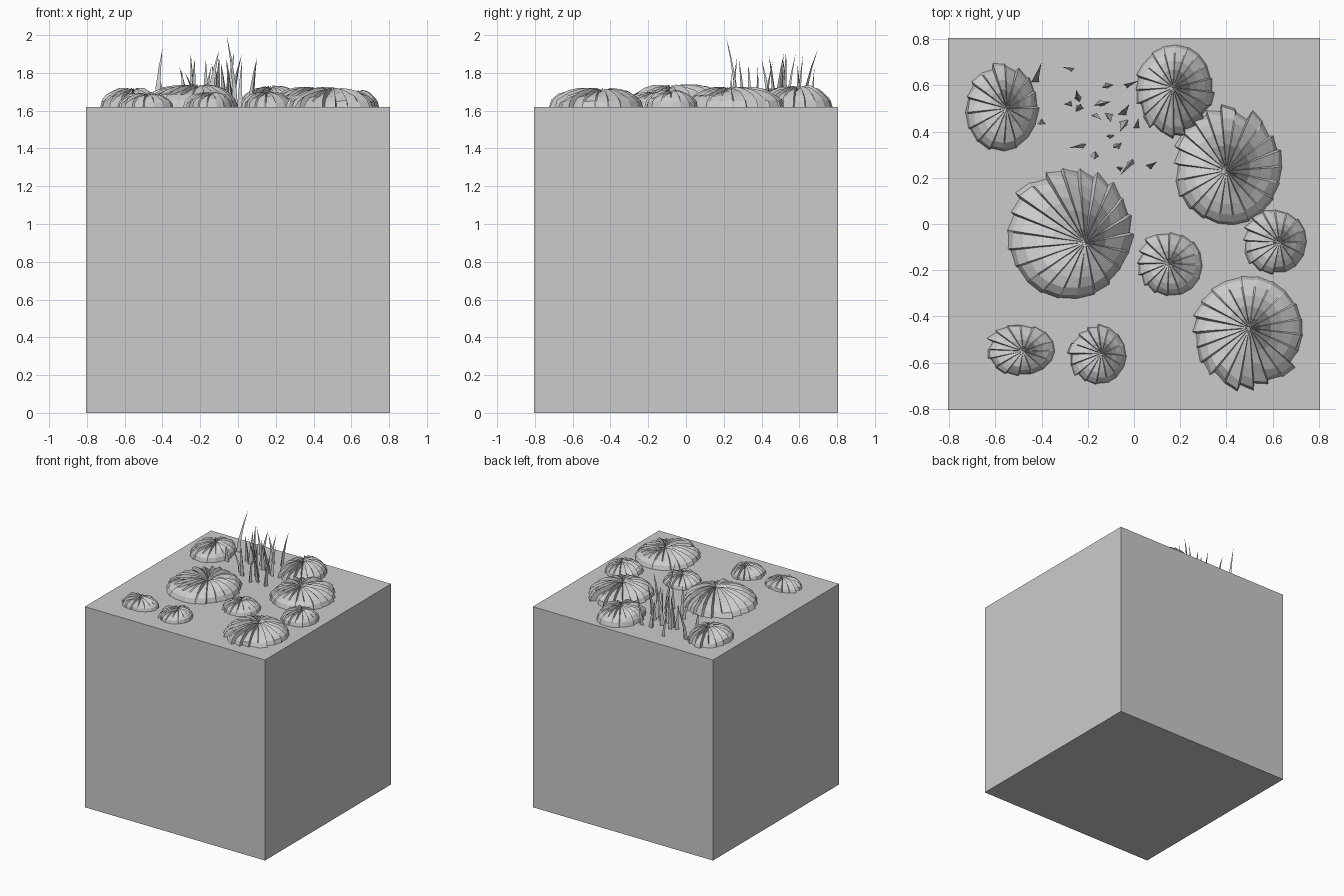
import bpy, bmesh, math, random
from mathutils import Vector

if "Cube" in bpy.data.objects:
    bpy.data.objects.remove(bpy.data.objects["Cube"])
random.seed(7)
TOP = 1.62

stone = bpy.data.materials.new("plain grey")
stone.use_nodes = True
stone.diffuse_color = (0.6, 0.6, 0.6, 1)
stone.node_tree.nodes["Principled BSDF"].inputs["Base Color"].default_value = (0.6, 0.6, 0.6, 1)


def finish(bm, name):
    bmesh.ops.recalc_face_normals(bm, faces=bm.faces)
    mesh = bpy.data.meshes.new(name)
    bm.to_mesh(mesh)
    bm.free()
    mesh.materials.append(stone)
    obj = bpy.data.objects.new(name, mesh)
    bpy.context.collection.objects.link(obj)
    return obj


# Ground block
bm = bmesh.new()
bmesh.ops.create_cube(bm, size=1)
for v in bm.verts:
    v.co = (v.co.x * 1.61, v.co.y * 1.61, (v.co.z + 0.5) * TOP)
finish(bm, "ground_block")


def rosette(name, x0, x1, y0, y1, ax, ay, h, jag_deg, petals):
    """Flattened dome of stepped petals, ragged towards jag_deg, smooth opposite."""
    cx, cy, rx, ry = (x0 + x1) / 2, (y0 + y1) / 2, (x1 - x0) / 2, (y1 - y0) / 2
    jag_dir = math.radians(jag_deg)
    levels = [0.2, 0.42, 0.62, 0.8, 0.93, 1.0]
    bm = bmesh.new()
    apex = bm.verts.new((ax, ay, TOP + h * 0.85))
    columns = []
    for i in range(petals):
        length = random.uniform(-0.1, 0.04)
        lift = random.uniform(-0.12, 0.12)
        for side in (0, 1):
            a = 2 * math.pi * (i + side * 0.88) / petals
            jag = 0.12 + 0.88 * (0.5 + 0.5 * math.cos(a - jag_dir))
            col = []
            for t in levels:
                ragged = jag if t > 0.7 else max(jag, 0.6)
                r = t * (1 + jag * (length - 0.07 * (1 - side)))
                r += random.uniform(-0.025, 0.025) * ragged
                z = h * max(0, 1 - t ** 2.6) ** 0.6
                z *= 1 + ragged * (lift + (0.16 if side else -0.16)) + random.uniform(-0.07, 0.07) * ragged
                # the crown leans towards the apex point
                k = 1 - t
                px = cx + rx * r * math.cos(a) + (ax - cx) * k
                py = cy + ry * r * math.sin(a) + (ay - cy) * k
                col.append(bm.verts.new((px, py, TOP + min(z, h * 1.12) - (0.01 if t == 1 else 0))))
            columns.append(col)
    for a, b in zip(columns, columns[1:] + columns[:1]):
        bm.faces.new((apex, a[0], b[0]))
        for j in range(len(levels) - 1):
            bm.faces.new((a[j], a[j + 1], b[j + 1], b[j]))
    finish(bm, name)


rosette("rosette_back_left", -0.74, -0.41, 0.31, 0.71, -0.55, 0.50, 0.09, 120, 17)
rosette("rosette_back", 0.00, 0.35, 0.37, 0.78, 0.17, 0.59, 0.10, 260, 20)
rosette("rosette_right", 0.16, 0.65, -0.01, 0.52, 0.40, 0.23, 0.095, 110, 22)
rosette("rosette_centre", -0.56, 0.00, -0.33, 0.26, -0.21, -0.08, 0.105, 80, 22)
rosette("rosette_front_right", 0.24, 0.74, -0.73, -0.22, 0.50, -0.45, 0.09, 250, 22)
rosette("rosette_small_middle", 0.00, 0.30, -0.32, -0.03, 0.15, -0.17, 0.07, 170, 16)
rosette("rosette_small_right", 0.46, 0.75, -0.22, 0.07, 0.63, -0.08, 0.08, 170, 16)
rosette("rosette_small_front_left", -0.65, -0.34, -0.66, -0.43, -0.48, -0.55, 0.065, 170, 16)
rosette("rosette_small_front", -0.29, -0.03, -0.70, -0.43, -0.14, -0.56, 0.07, 150, 16)


def blade(bm, x, y, tx, ty, top, width):
    """Three-sided tapering blade that bends towards its tip."""
    turn = random.uniform(0, math.tau)
    base, tip = Vector((x, y, TOP - 0.01)), Vector((tx, ty, top))
    rings = []
    for t in (0, 0.35, 0.7):
        c = base.lerp(tip, t)
        c.x, c.y = x + (tx - x) * t ** 1.6, y + (ty - y) * t ** 1.6
        r = width * (1 - t) ** 0.9
        rings.append([bm.verts.new((c.x + r * math.cos(turn + k * math.tau / 3),
                                    c.y + r * math.sin(turn + k * math.tau / 3) * 0.7, c.z))
                      for k in range(3)])
    end = bm.verts.new(tip)
    bm.faces.new(rings[0])
    for k in range(3):
        n = (k + 1) % 3
        for lo, hi in zip(rings, rings[1:]):
            bm.faces.new((lo[k], lo[n], hi[n], hi[k]))
        bm.faces.new((rings[-1][k], rings[-1][n], end))


# Grass tuft: base x, y, tip x, y, tip height
blades = [
    (-.43, .62, -.40, .70, 1.93), (-.27, .67, -.31, .68, 1.83), (-.03, .60, .02, .62, 1.90),
    (-.11, .60, -.14, .59, 1.85), (-.24, .54, -.25, .58, 1.90), (-.24, .50, -.23, .52, 1.88),
    (-.28, .52, -.30, .52, 1.82), (-.15, .52, -.10, .53, 1.92), (-.17, .47, -.14, .45, 1.84),
    (-.11, .47, -.10, .44, 1.89), (-.05, .48, -.02, .52, 1.91), (-.04, .44, -.06, .40, 1.87),
    (.01, .42, .02, .46, 1.86), (-.10, .38, -.12, .38, 1.83), (-.07, .34, -.09, .33, 1.85),
    (-.22, .34, -.28, .33, 1.80), (-.17, .30, -.17, .28, 1.87), (-.01, .27, -.06, .21, 2.00),
    (.07, .25, .10, .27, 1.88), (-.40, .44, -.41, .43, 1.76), (-.06, .24, -.05, .24, 1.80),
]
bm = bmesh.new()
for b in blades:
    blade(bm, *b, random.uniform(0.016, 0.026))
finish(bm, "grass_tuft")
